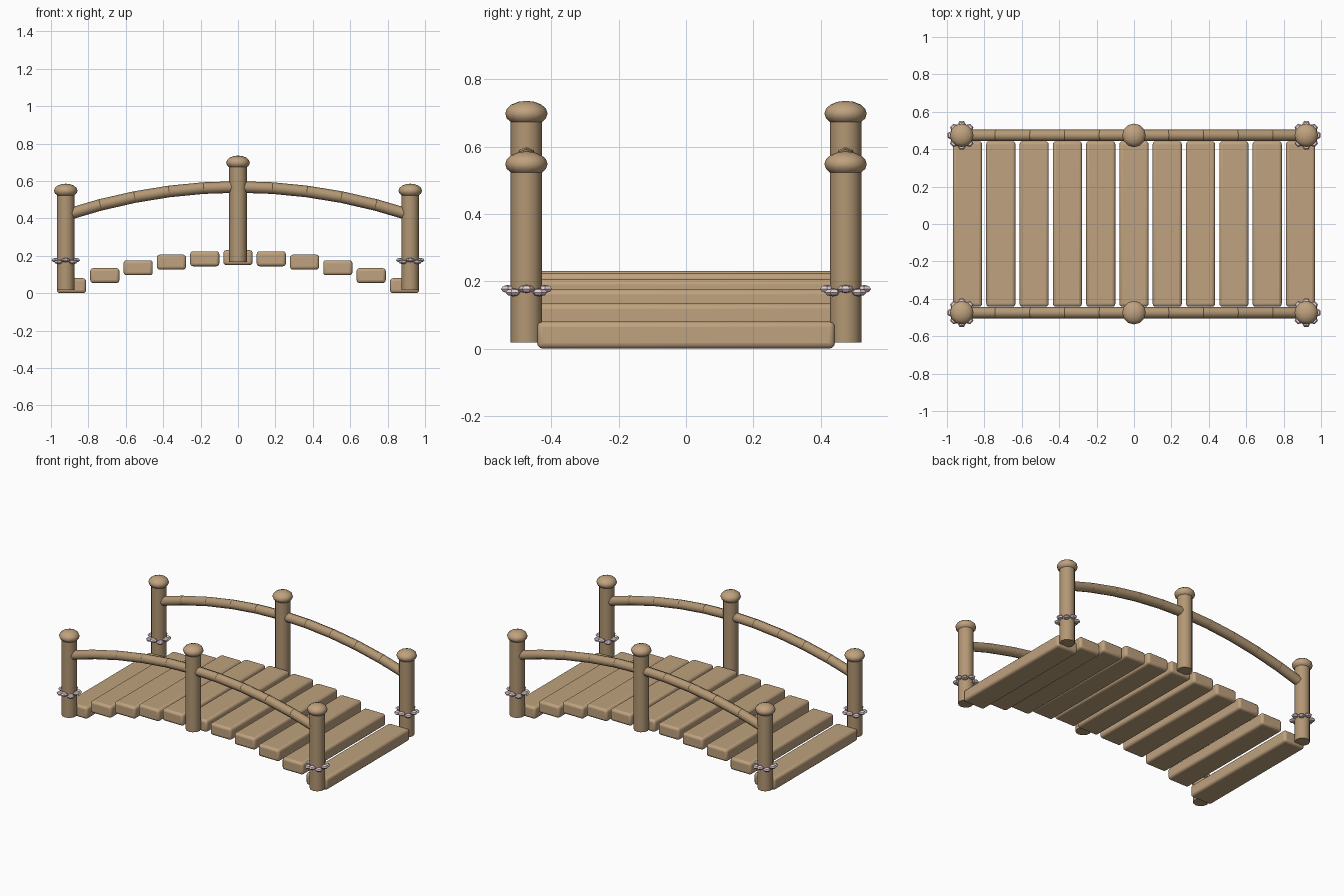
import bpy, math
from mathutils import Vector

if "Cube" in bpy.data.objects:
    bpy.data.objects.remove(bpy.data.objects["Cube"])

PX, PY = 0.921, 0.474      # post positions
RISE = 0.15                # height of the arch


def arch(x, half):
    return RISE * (1 - (x / half) ** 2)


def material(name, rgb):
    m = bpy.data.materials.new(name)
    m.diffuse_color = (*rgb, 1)
    m.use_nodes = True
    m.node_tree.nodes["Principled BSDF"].inputs["Base Color"].default_value = m.diffuse_color
    return m


plank_mat = material("plank_wood", (0.52, 0.36, 0.21))
post_mat = material("post_wood", (0.45, 0.31, 0.175))
petal_mat = material("petal_pink", (0.80, 0.65, 0.69))


def finish(name, mat, bevel=0, segments=2, smooth=40):
    ob = bpy.context.object
    ob.name = name
    ob.data.materials.append(mat)
    bpy.ops.object.transform_apply(location=False, rotation=False, scale=True)
    if bevel:
        b = ob.modifiers.new("bevel", 'BEVEL')
        b.width = bevel
        b.segments = segments
        b.limit_method = 'ANGLE'
        b.angle_limit = math.radians(60)
    bpy.ops.object.shade_smooth_by_angle(angle=math.radians(smooth))
    return ob


# Deck planks stepping along the arch
for i in range(-5, 6):
    x = i * 0.178
    bpy.ops.mesh.primitive_cube_add(size=1, location=(x, 0, 0.04 + arch(i, 5)))
    bpy.context.object.scale = (0.156, 0.884, 0.08)
    finish(f"plank_{i + 6}", plank_mat, 0.016, 3)

for side, y in (("front", -PY), ("back", PY)):
    # Posts with squashed round caps
    for place, x in (("left", -PX), ("middle", 0), ("right", PX)):
        base = 0.018 + arch(x, PX)
        bpy.ops.mesh.primitive_cylinder_add(vertices=12, radius=0.047, depth=0.53,
                                            location=(x, y, base + 0.265))
        finish(f"{side}_{place}_post", post_mat)
        bpy.ops.mesh.primitive_uv_sphere_add(segments=12, ring_count=8, radius=0.063,
                                             location=(x, y, base + 0.53))
        bpy.context.object.scale.z = 0.6
        finish(f"{side}_{place}_post_cap", plank_mat)

        # Petal garland around the end posts
        if x:
            for k in range(8):
                a = k * math.tau / 8
                r = 0.055
                bpy.ops.mesh.primitive_uv_sphere_add(
                    segments=6, ring_count=4, radius=0.024,
                    location=(x + r * math.cos(a), y + r * math.sin(a),
                              0.172 + 0.005 * (-1) ** k),
                    rotation=(0, 0, a))
                bpy.context.object.scale.z = 0.5
                finish(f"{side}_{place}_petal_{k + 1}", petal_mat)

    # Arched handrail made of ten short rods
    for i in range(10):
        xs = [-PX + 2 * PX * (i + k) / 10 for k in (0, 1)]
        p, q = [Vector((x, y, 0.418 + arch(x, PX))) for x in xs]
        d = q - p
        bpy.ops.mesh.primitive_cylinder_add(vertices=8, radius=0.031, depth=d.length + 0.012,
                                            location=(p + q) / 2,
                                            rotation=(0, math.atan2(d.x, d.z), 0))
        finish(f"{side}_handrail_{i + 1}", post_mat, 0.008, 2, 50)
